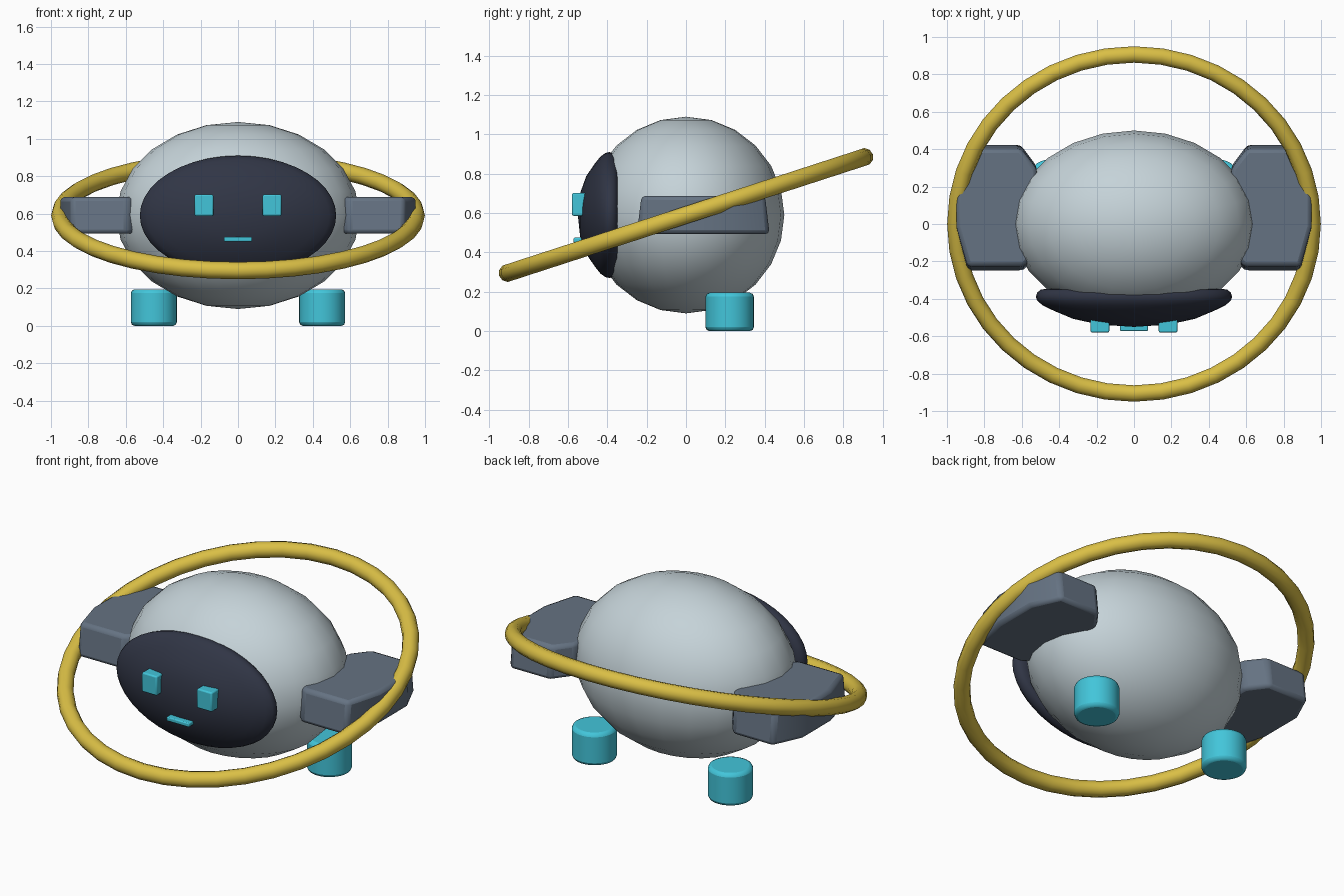
import bpy, bmesh, math
from mathutils import Matrix, Vector

cube = bpy.data.objects.get("Cube")
if cube:
    bpy.data.objects.remove(cube, do_unlink=True)


def material(name, rgb):
    m = bpy.data.materials.new(name)
    m.use_nodes = True
    m.diffuse_color = (*rgb, 1)
    m.node_tree.nodes["Principled BSDF"].inputs["Base Color"].default_value = (*rgb, 1)
    return m


SHELL = material("pale grey", (0.56, 0.65, 0.69))
VISOR = material("dark navy", (0.030, 0.036, 0.060))
GOLD = material("yellow gold", (0.70, 0.52, 0.06))
SLATE = material("slate grey", (0.13, 0.17, 0.225))
CYAN = material("cyan", (0.055, 0.56, 0.70))


def finish(obj, name, mat, angle=40, bevel=0):
    """Name, colour, bevel and smooth the object."""
    obj.name = obj.data.name = name
    obj.data.materials.append(mat)
    if bevel:
        mod = obj.modifiers.new("bevel", "BEVEL")
        mod.width, mod.segments, mod.limit_method = bevel, 2, "ANGLE"
    bpy.ops.object.select_all(action="DESELECT")
    obj.select_set(True)
    bpy.context.view_layer.objects.active = obj
    bpy.ops.object.shade_smooth_by_angle(angle=math.radians(angle))
    return obj


def from_bmesh(bm):
    bmesh.ops.recalc_face_normals(bm, faces=bm.faces)
    mesh = bpy.data.meshes.new("part")
    bm.to_mesh(mesh)
    bm.free()
    obj = bpy.data.objects.new("part", mesh)
    bpy.context.collection.objects.link(obj)
    return obj


def box(name, x0, x1, y0, y1, z0, z1, mat, bevel):
    bm = bmesh.new()
    size = Matrix.Diagonal((x1 - x0, y1 - y0, z1 - z0, 1))
    centre = Matrix.Translation(((x0 + x1) / 2, (y0 + y1) / 2, (z0 + z1) / 2))
    bmesh.ops.create_cube(bm, size=1, matrix=centre @ size)
    return finish(from_bmesh(bm), name, mat, bevel=bevel)


MID = 0.59

# Egg-shaped body
bm = bmesh.new()
bmesh.ops.create_uvsphere(bm, u_segments=24, v_segments=12, radius=1,
                          matrix=Matrix.Translation((0, 0, MID)) @ Matrix.Diagonal((0.65, 0.5, 0.5, 1)))
finish(from_bmesh(bm), "body", SHELL)

# Domed oval face plate: a revolved profile (radius, y), stretched sideways
profile = [(0, -0.55), (0.35, -0.538), (0.62, -0.507), (0.82, -0.463), (0.93, -0.435),
           (0.985, -0.41), (1, -0.39), (0.985, -0.367), (0.95, -0.35), (0.88, -0.347), (0, -0.36)]
bm = bmesh.new()
pts = [bm.verts.new((r, y, 0)) for r, y in profile]
edges = [bm.edges.new(pair) for pair in zip(pts, pts[1:])]
bmesh.ops.spin(bm, geom=pts + edges, cent=(0, 0, 0), axis=(0, 1, 0), angle=math.tau, steps=40)
bmesh.ops.remove_doubles(bm, verts=bm.verts, dist=0.001)
bm.transform(Matrix.Translation((0, 0, MID)) @ Matrix.Diagonal((0.525, 1, 0.32, 1)))
finish(from_bmesh(bm), "face_plate", VISOR, angle=60)

# Mouth
box("mouth", -0.075, 0.075, -0.572, -0.5, 0.45, 0.475, CYAN, 0.006)

# Tilted ring
bpy.ops.mesh.primitive_torus_add(major_radius=0.953, minor_radius=0.046, major_segments=40,
                                 minor_segments=10, location=(0, 0, MID),
                                 rotation=(math.radians(18), 0, 0))
finish(bpy.context.object, "ring", GOLD, angle=60)

# Paired parts: eyes, side fins and feet
fin_outline = [(0.59, -0.25), (0.89, -0.25), (0.95, -0.02), (0.95, 0.25),
               (0.87, 0.425), (0.605, 0.425), (0.52, 0.31), (0.5, -0.15)]
for side, s in (("left", 1), ("right", -1)):
    x0, x1 = sorted((s * 0.132, s * 0.232))
    box(side + "_eye", x0, x1, -0.58, -0.5, 0.586, 0.702, CYAN, 0.008)

    bm = bmesh.new()
    base = bm.faces.new([bm.verts.new((s * x, y, 0.493)) for x, y in fin_outline])
    top = bmesh.ops.extrude_face_region(bm, geom=[base])["geom"]
    for v in top:
        if isinstance(v, bmesh.types.BMVert):
            v.co.z = 0.688
            v.co.y = 0.09 + (v.co.y - 0.09) * 0.93
    finish(from_bmesh(bm), side + "_fin", SLATE, angle=30, bevel=0.022)

    bpy.ops.mesh.primitive_cylinder_add(vertices=32, radius=0.123, depth=0.195,
                                        location=(s * 0.45, 0.222, 0.0975))
    finish(bpy.context.object, side + "_foot", CYAN, angle=50, bevel=0.02)
